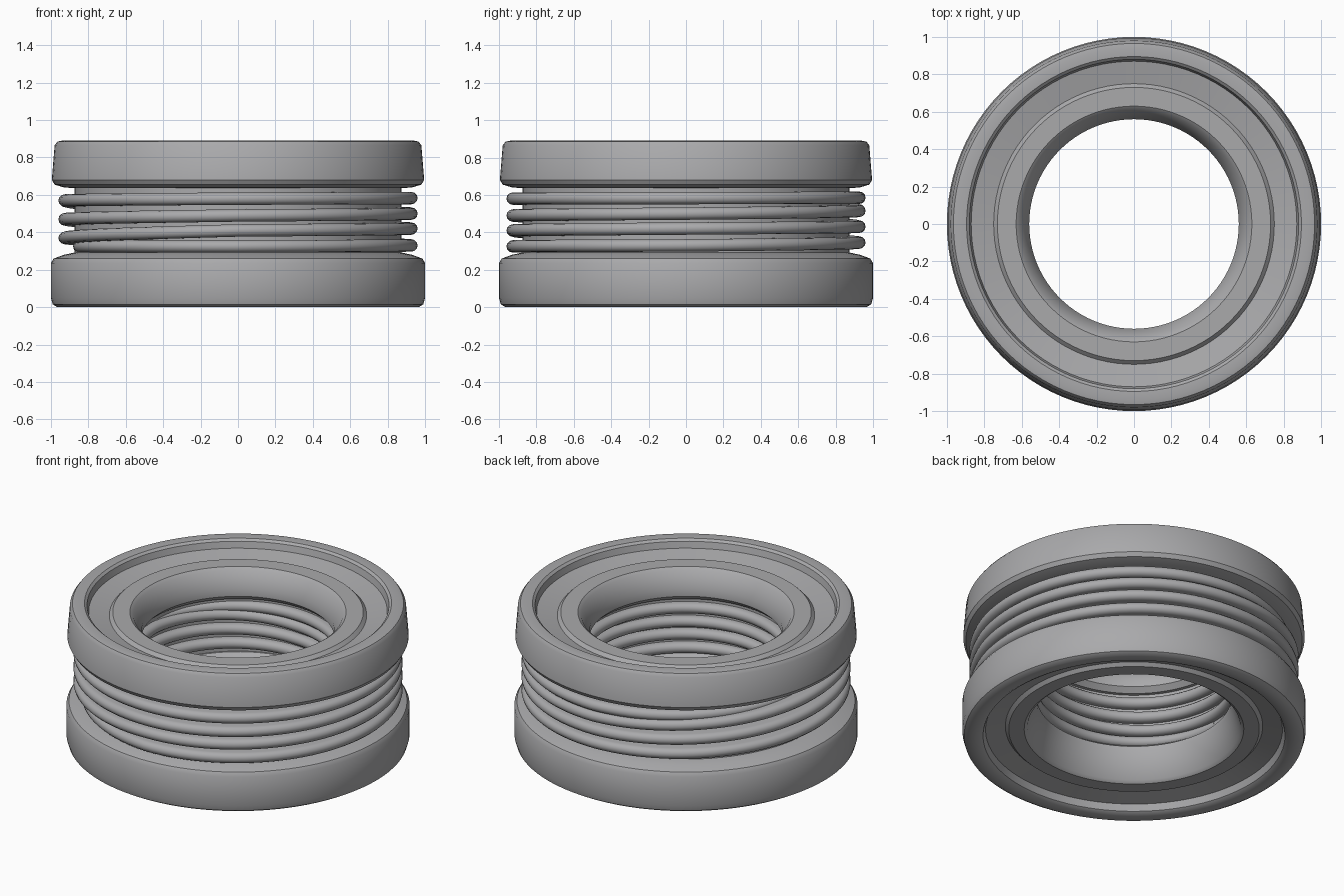
import bpy, bmesh, math

if "Cube" in bpy.data.objects:
    bpy.data.objects.remove(bpy.data.objects["Cube"])

SEG = 96
metal = bpy.data.materials.new("dark_grey")
metal.diffuse_color = (0.40, 0.40, 0.41, 1)
metal.use_nodes = True
metal.node_tree.nodes["Principled BSDF"].inputs["Base Color"].default_value = metal.diffuse_color


def finish(name, bm):
    bmesh.ops.recalc_face_normals(bm, faces=bm.faces)
    mesh = bpy.data.meshes.new(name)
    bm.to_mesh(mesh)
    bm.free()
    mesh.materials.append(metal)
    obj = bpy.data.objects.new(name, mesh)
    bpy.context.collection.objects.link(obj)
    for o in bpy.context.selected_objects:
        o.select_set(False)
    obj.select_set(True)
    bpy.context.view_layer.objects.active = obj
    bpy.ops.object.shade_smooth_by_angle(angle=math.radians(35))
    return obj


def skin(bm, rings, closed):
    n = len(rings[0])
    for i in range(len(rings) if closed else len(rings) - 1):
        a, b = rings[i], rings[(i + 1) % len(rings)]
        for j in range(n):
            k = (j + 1) % n
            bm.faces.new((a[j], b[j], b[k], a[k]))


def lathe(name, profile):
    """Spin a closed (radius, z) profile around z."""
    bm = bmesh.new()
    rings = []
    for i in range(SEG):
        t = 2 * math.pi * i / SEG
        rings.append([bm.verts.new((r * math.cos(t), r * math.sin(t), z)) for r, z in profile])
    skin(bm, rings, True)
    return finish(name, bm)


def coil(name, r_in, r_out, heights, thick, start):
    """Flat round-edged strip; heights gives z at every quarter turn."""
    h = thick / 2
    quarter = SEG // 4
    steps = quarter * (len(heights) - 1)
    bm = bmesh.new()
    rings = []
    for i in range(steps + 1):
        q = min(i // quarter, len(heights) - 2)
        f = i / quarter - q
        z = heights[q] * (1 - f) + heights[q + 1] * f
        t = start + 2 * math.pi * i / SEG
        # both ends fade into the core wall
        fade = min(1, i / quarter, (steps - i) / quarter)
        ro = 0.88 + (r_out - 0.88) * fade
        ri = 0.605 + (r_in - 0.605) * fade
        ring = []
        for c, a0 in ((ro - h, -90), (ri + h, 90)):
            for s in range(7):
                a = math.radians(a0 + 30 * s)
                r = c + h * math.cos(a)
                ring.append(bm.verts.new((r * math.cos(t), r * math.sin(t), z + h * math.sin(a))))
        rings.append(ring)
    skin(bm, rings, False)
    bm.faces.new(rings[0])
    bm.faces.new(rings[-1])
    return finish(name, bm)


# Bottom collar: rim around a shallow recess, bore tapering inwards
lathe("bottom_collar", [
    (0.90, 0.003), (0.965, 0.0), (0.99, 0.015), (1.0, 0.05), (1.0, 0.235),
    (0.985, 0.26), (0.93, 0.28), (0.86, 0.295), (0.60, 0.295), (0.565, 0.27),
    (0.565, 0.24), (0.62, 0.075), (0.64, 0.06), (0.73, 0.06), (0.75, 0.08),
    (0.865, 0.055), (0.88, 0.015)])

# Top collar: rim around a shallow stepped recess, bore tapering inwards
lathe("top_collar", [
    (0.86, 0.635), (0.93, 0.64), (0.98, 0.655), (0.995, 0.68), (0.98, 0.865),
    (0.965, 0.885), (0.94, 0.89), (0.895, 0.888), (0.88, 0.875), (0.87, 0.835),
    (0.75, 0.81), (0.73, 0.83), (0.63, 0.83), (0.61, 0.815), (0.56, 0.72),
    (0.56, 0.67), (0.59, 0.64)])

# Core wall behind the coil
lathe("core_wall", [(0.875, 0.27), (0.875, 0.66), (0.61, 0.66), (0.61, 0.27)])

# Coil with nearly flat end turns, running between the collars
coil("coil_spring", 0.56, 0.96,
     [0.325, 0.325, 0.33, 0.345, 0.37, 0.41, 0.42, 0.43, 0.47,
      0.49, 0.50, 0.515, 0.57, 0.58, 0.583, 0.585, 0.585],
     0.066, -math.pi)
